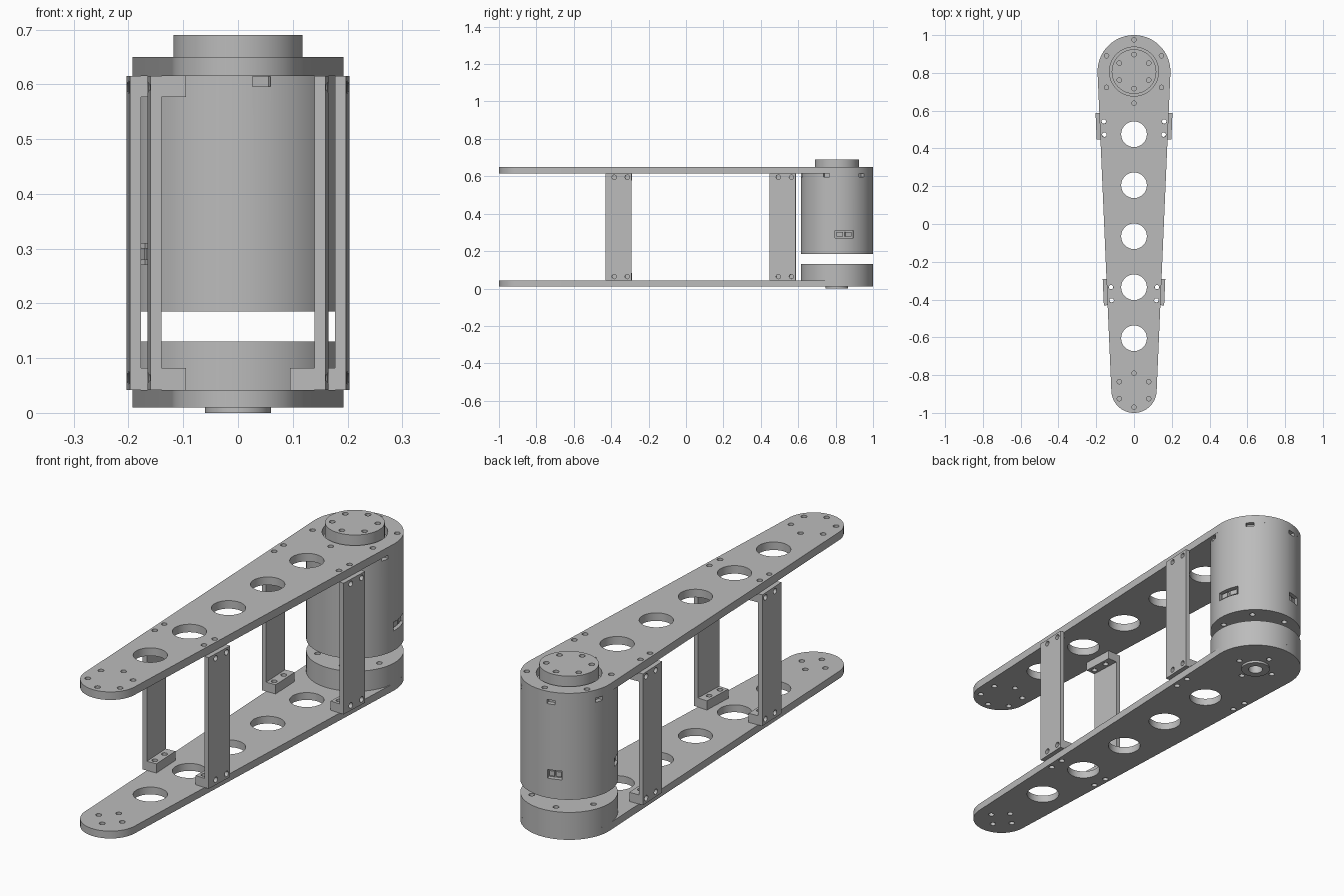
import bpy, bmesh
from math import sin, cos, asin, radians, pi
from mathutils import Matrix, Vector

if "Cube" in bpy.data.objects:
    bpy.data.objects.remove(bpy.data.objects["Cube"])

grey = bpy.data.materials.new("machined grey")
grey.use_nodes = True
grey.diffuse_color = (0.5, 0.5, 0.5, 1)
grey.node_tree.nodes["Principled BSDF"].inputs["Base Color"].default_value = (0.5, 0.5, 0.5, 1)

BIG_R, BIG_Y = 0.193, 0.807
SMALL_R, SMALL_Y = 0.12, -0.88
TAPER = asin((BIG_R - SMALL_R) / (BIG_Y - SMALL_Y))
BOTTOM, TOP = 0.042, 0.615          # inner faces of the two plates
BOLT = 0.012
parts = []


def arc(x, y, r, a0, a1, n):
    return [(x + r * cos(a0 + (a1 - a0) * i / n), y + r * sin(a0 + (a1 - a0) * i / n))
            for i in range(n + 1)]


def circle(x, y, r, n=64):
    return arc(x, y, r, 0, 2 * pi, n)[:-1]


def bolts(y, r, count, start=90):
    return [circle(r * cos(a), y + r * sin(a), BOLT, 16)
            for a in (radians(start) + 2 * pi * i / count for i in range(count))]


def rect(x0, x1, y0, y1):
    return [(x0, y0), (x1, y0), (x1, y1), (x0, y1)]


def extrude(name, loops, z0, z1, frame=None):
    """Extrude an outline with holes from z0 to z1 in the given frame."""
    curve = bpy.data.curves.new(name, 'CURVE')
    curve.dimensions = '2D'
    curve.fill_mode = 'BOTH'
    curve.extrude = abs(z1 - z0) / 2
    for loop in loops:
        spline = curve.splines.new('POLY')
        spline.points.add(len(loop) - 1)
        for p, (x, y) in zip(spline.points, loop):
            p.co = (x, y, 0, 1)
        spline.use_cyclic_u = True
    temp = bpy.data.objects.new(name + " outline", curve)
    bpy.context.collection.objects.link(temp)
    graph = bpy.context.evaluated_depsgraph_get()
    mesh = bpy.data.meshes.new_from_object(temp.evaluated_get(graph))
    bpy.data.objects.remove(temp)
    bpy.data.curves.remove(curve)
    bm = bmesh.new()
    bm.from_mesh(mesh)
    bmesh.ops.remove_doubles(bm, verts=bm.verts, dist=0.0001)
    bmesh.ops.recalc_face_normals(bm, faces=bm.faces)
    bm.transform((frame or Matrix()) @ Matrix.Translation((0, 0, (z0 + z1) / 2)))
    bm.to_mesh(mesh)
    bm.free()
    mesh.name = name
    mesh.materials.clear()
    mesh.materials.append(grey)
    obj = bpy.data.objects.new(name, mesh)
    bpy.context.collection.objects.link(obj)
    parts.append(obj)
    return obj


def edge_x(y):
    return (BIG_R + (y - BIG_Y) * sin(TAPER)) / cos(TAPER)


# Tapered plates with lightening holes and bolt holes
outline = (arc(0, BIG_Y, BIG_R, -TAPER, pi + TAPER, 48)
           + arc(0, SMALL_Y, SMALL_R, pi + TAPER, 2 * pi - TAPER, 40))
brackets = {"front": -0.36, "rear": 0.5175}
shared = [circle(0, 0.475 - 0.27 * i, 0.068, 48) for i in range(5)]
for yc in brackets.values():
    for y in (yc - 0.045, yc + 0.025):
        shared += [circle(s * (edge_x(y) - 0.022), y, BOLT, 16) for s in (-1, 1)]
extrude("top_plate", [outline, circle(0, BIG_Y, 0.13)] + shared
        + bolts(BIG_Y, 0.168, 6) + bolts(SMALL_Y, 0.09, 6), TOP, 0.65)
extrude("bottom_plate", [outline, circle(0, BIG_Y, 0.03, 32)] + shared
        + bolts(BIG_Y, 0.09, 4) + bolts(SMALL_Y, 0.057, 4), 0.01, BOTTOM)

# Motor: upper housing, lower housing, output flange and bottom collar
body = extrude("motor_housing", [circle(0, BIG_Y, BIG_R, 96)] + bolts(BIG_Y, 0.15, 6, 45),
               0.185, TOP)
extrude("lower_housing", [circle(0, BIG_Y, BIG_R, 96)] + bolts(BIG_Y, 0.15, 6, 45),
        BOTTOM, 0.13)
extrude("output_flange", [circle(0, BIG_Y, 0.118)] + bolts(BIG_Y, 0.09, 6), TOP, 0.69)
extrude("bottom_collar", [circle(0, BIG_Y, 0.06), circle(0, BIG_Y, 0.03, 32)], 0, 0.01)

# Sockets and slots cut into the housing wall
cutter_bm = bmesh.new()
sockets = [(12, 0.1), (108, 0.06), (203, 0.06)]
cuts = [(a, w, 0.29, 0.038) for a, w in sockets]
cuts += [(-77 + 60 * i, 0.034, 0.605, 0.018) for i in range(6)]


def wall_box(bm, angle, inner, outer, width, z, height):
    place = (Matrix.Translation((0, BIG_Y, z)) @ Matrix.Rotation(radians(angle), 4, 'Z')
             @ Matrix.Translation(((inner + outer) / 2, 0, 0))
             @ Matrix.Diagonal((outer - inner, width, height, 1)))
    bmesh.ops.create_cube(bm, size=1, matrix=place)


for angle, width, z, height in cuts:
    wall_box(cutter_bm, angle, 0.172, 0.22, width, z, height)
cutter_mesh = bpy.data.meshes.new("socket_cutter")
cutter_bm.to_mesh(cutter_mesh)
cutter_bm.free()
cutter = bpy.data.objects.new("socket_cutter", cutter_mesh)
bpy.context.collection.objects.link(cutter)
cutter.hide_render = True
cutter.hide_set(True)
cutter.display_type = 'WIRE'
mod = body.modifiers.new("sockets", 'BOOLEAN')
mod.operation = 'DIFFERENCE'
mod.solver = 'EXACT'
mod.object = cutter
graph = bpy.context.evaluated_depsgraph_get()
body_mesh = bpy.data.meshes.new_from_object(body.evaluated_get(graph))
body.modifiers.clear()
body.data = body_mesh
bpy.data.objects.remove(cutter)

# Connector blocks inside the sockets
plug_bm = bmesh.new()
for angle, width in sockets:
    for k in (-1, 1):
        wall_box(plug_bm, angle + k * width * 75, 0.170, 0.184, width * 0.35, 0.29, 0.022)
plug_mesh = bpy.data.meshes.new("socket_connectors")
plug_bm.to_mesh(plug_mesh)
plug_bm.free()
plug_mesh.materials.append(grey)
plugs = bpy.data.objects.new("socket_connectors", plug_mesh)
bpy.context.collection.objects.link(plugs)

# Spacer brackets: upright strips along the plate edges, with bolted feet
for place, yc in brackets.items():
    for side, s in (("left", 1), ("right", -1)):
        along = Vector((s * sin(TAPER), cos(TAPER), 0))
        up = Vector((0, 0, 1))
        across = along.cross(up)
        origin = Matrix.Translation((s * edge_x(yc), yc, 0))
        upright = origin @ Matrix((along, up, across)).transposed().to_4x4()
        flat = origin @ Matrix((across, along, up)).transposed().to_4x4()
        holes = [circle(u, z, BOLT, 16) for u in (-0.023, 0.047) for z in (0.064, 0.595)]
        extrude(f"{place}_{side}_strip", [rect(-0.07, 0.07, BOTTOM, TOP)] + holes,
                min(0, s * 0.02), max(0, s * 0.02), upright)
        foot = [rect(min(0, -s * 0.045), max(0, -s * 0.045), -0.07, 0.07)]
        foot += [circle(-s * 0.022, u, BOLT, 16) for u in (-0.045, 0.025)]
        extrude(f"{place}_{side}_lower_foot", foot, BOTTOM, 0.082, flat)
        if s < 0:
            extrude(f"{place}_{side}_upper_foot", foot, 0.577, TOP, flat)

# Smooth round walls, keep rims sharp
bpy.ops.object.select_all(action='DESELECT')
for obj in parts:
    obj.select_set(True)
bpy.context.view_layer.objects.active = parts[0]
bpy.ops.object.shade_smooth_by_angle(angle=radians(30))
